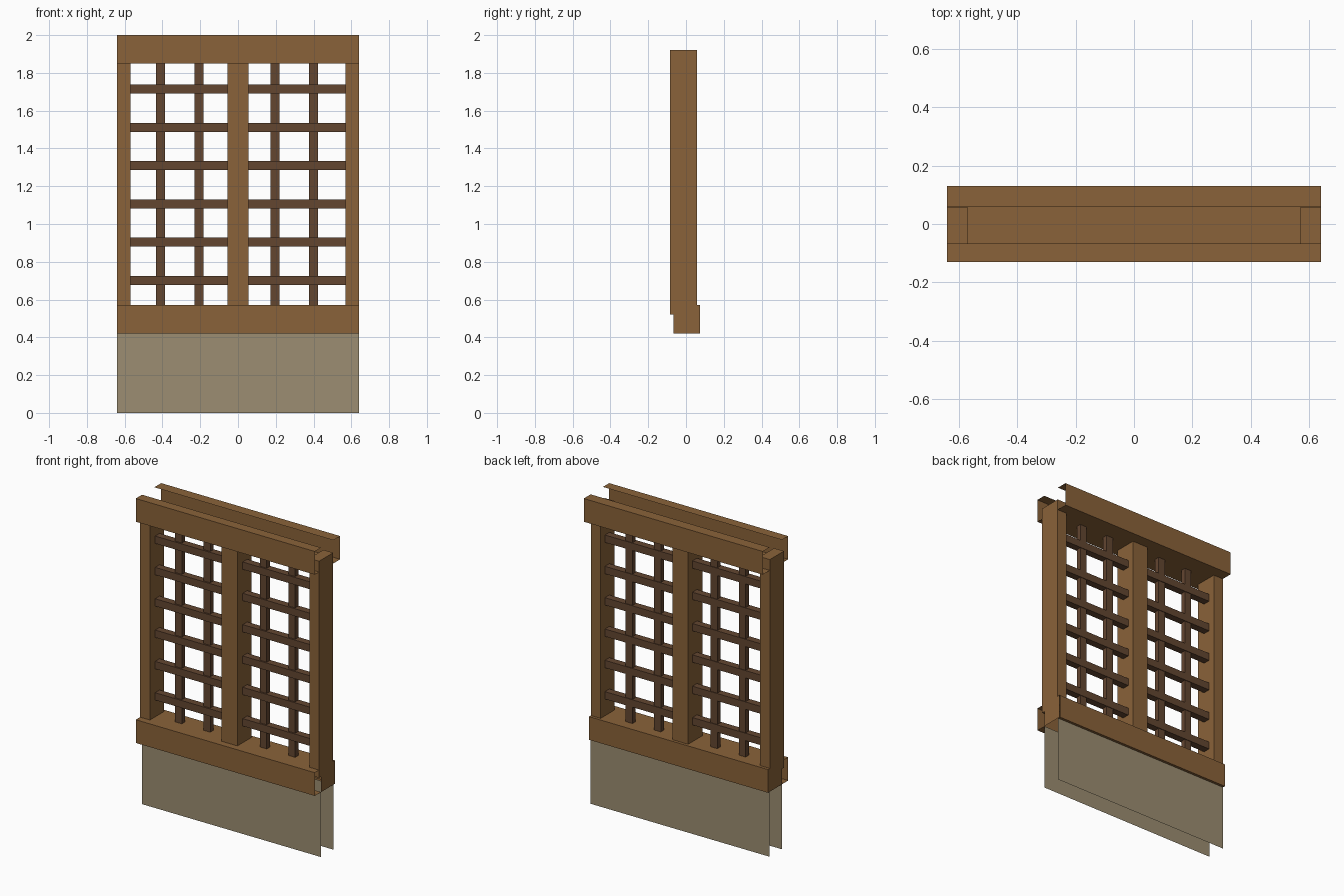
import bpy

if "Cube" in bpy.data.objects:
    bpy.data.objects.remove(bpy.data.objects["Cube"])

def mat(name, c):
    m = bpy.data.materials.new(name)
    m.diffuse_color = (*c, 1)
    m.use_nodes = True
    m.node_tree.nodes["Principled BSDF"].inputs["Base Color"].default_value = m.diffuse_color
    return m

WOOD = mat("warm_wood", (0.254, 0.123, 0.041))
DARK = mat("dark_lattice_wood", (0.125, 0.061, 0.030))
PLASTER = mat("clay_plaster", (0.332, 0.270, 0.168))

def mesh(name, verts, faces, m):
    me = bpy.data.meshes.new(name)
    me.from_pydata(verts, [], faces)
    me.materials.append(m)
    ob = bpy.data.objects.new(name, me)
    bpy.context.collection.objects.link(ob)
    return ob

def box(name, x0, x1, y0, y1, z0, z1, m):
    v = [(x, y, z) for x in (x0, x1) for y in (y0, y1) for z in (z0, z1)]
    f = [(0, 1, 3, 2), (4, 6, 7, 5), (0, 4, 5, 1),
         (2, 3, 7, 6), (0, 2, 6, 4), (1, 5, 7, 3)]
    return mesh(name, v, f, m)

W = 0.64  # half width

def sheet(name, profile, m):
    """Open strip: a (y, z) profile swept along the whole width."""
    n = len(profile)
    v = [(x, y, z) for x in (-W, W) for y, z in profile]
    f = [(i, i + 1, n + i + 1, n + i) for i in range(n - 1)]
    return mesh(name, v, f, m)

YF, YB = -0.066, 0.06   # wall faces

# Thin open wall faces
sheet("wall_front", [(YF, 0.42), (YF, 0)], PLASTER)
sheet("wall_back", [(YB, 0), (YB, 0.42)], PLASTER)

# Sill beam: hollow, open below between the wall faces
sheet("sill_beam", [(YB, 0.42), (0.077, 0.42), (0.077, 0.57),
                    (-0.13, 0.57), (-0.13, 0.42), (YF, 0.42)], WOOD)

# Head beam: hollow trough with an open slot along the top
sheet("head_beam", [(YB, 2), (0.13, 2), (0.13, 1.85),
                    (-0.13, 1.85), (-0.13, 2), (YF, 2)], WOOD)

for s, side in ((-1, "left"), (1, "right")):
    # End posts and sill end plates
    a, b = sorted((s * 0.57, s * W))
    box(side + "_post", a, b, -0.086, 0.058, 0.52, 1.92, WOOD)
    mesh(side + "_sill_end", [(s * W, y, z) for y, z in
         ((YF, 0.42), (0.075, 0.42), (0.075, 0.57), (YF, 0.57))],
         [(0, 1, 2, 3) if s > 0 else (3, 2, 1, 0)], WOOD)
    # Lattice rails
    a, b = sorted((s * 0.055, s * 0.57))
    for i in range(6):
        z = 0.702 + i * 0.2025
        box(f"{side}_lattice_rail_{i + 1}", a, b, -0.032, 0.014,
            z - 0.024, z + 0.024, DARK)

# Lattice uprights
for i, x in enumerate((-0.41, -0.207, 0.197, 0.40)):
    box(f"lattice_upright_{i + 1}", x - 0.024, x + 0.024, -0.022, 0.01,
        0.57, 1.85, DARK)

# Middle post
box("middle_post", -0.056, 0.056, -0.086, 0.058, 0.57, 1.85, WOOD)
